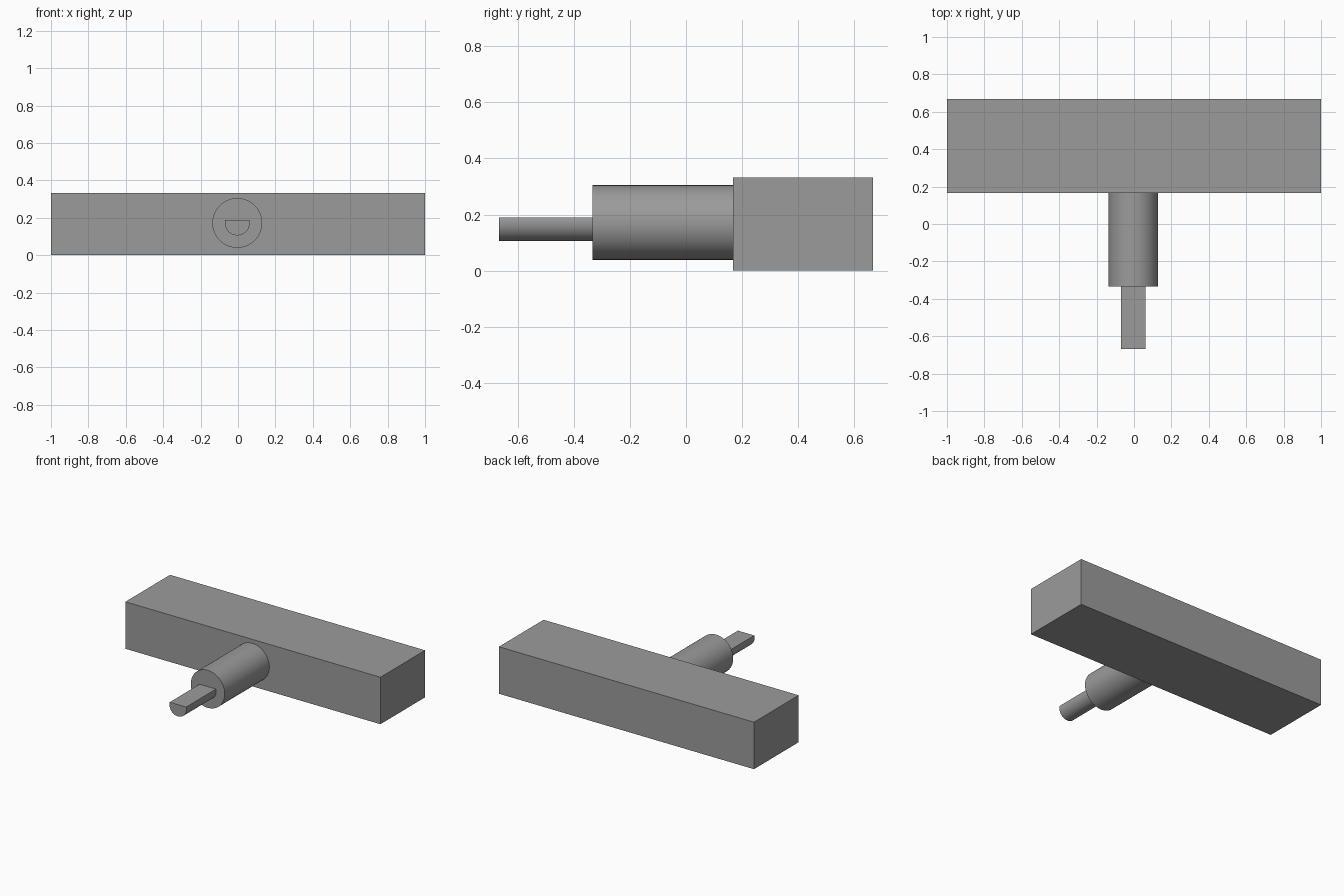
import bpy, bmesh, math

if "Cube" in bpy.data.objects:
    bpy.data.objects.remove(bpy.data.objects["Cube"])

grey = bpy.data.materials.new("grey")
grey.diffuse_color = (0.33, 0.33, 0.33, 1)
grey.use_nodes = True
grey.node_tree.nodes["Principled BSDF"].inputs["Base Color"].default_value = grey.diffuse_color

AXIS_X, AXIS_Z = -0.004, 0.172  # common axis of barrel and shaft


def extrude_profile(name, profile, y0, y1):
    """Solid made by sweeping an (x, z) outline from y0 to y1."""
    bm = bmesh.new()
    face = bm.faces.new([bm.verts.new((x, y0, z)) for x, z in profile])
    ext = bmesh.ops.extrude_face_region(bm, geom=[face])
    moved = [g for g in ext["geom"] if isinstance(g, bmesh.types.BMVert)]
    bmesh.ops.translate(bm, verts=moved, vec=(0, y1 - y0, 0))
    bmesh.ops.recalc_face_normals(bm, faces=bm.faces[:])
    mesh = bpy.data.meshes.new(name)
    bm.to_mesh(mesh)
    bm.free()
    mesh.materials.append(grey)
    obj = bpy.data.objects.new(name, mesh)
    bpy.context.collection.objects.link(obj)
    return obj


def arc(radius, start, end, steps):
    """Points along an arc around the common axis."""
    angles = [start + (end - start) * i / steps for i in range(steps + 1)]
    return [(AXIS_X + radius * math.cos(a), AXIS_Z + radius * math.sin(a)) for a in angles]


# Rectangular body
extrude_profile("body_block", [(-1, 0), (1, 0), (1, 0.333), (-1, 0.333)], 0.167, 0.667)

# Round barrel
barrel = extrude_profile("barrel", arc(0.133, 0, math.tau, 72)[:-1], -0.333, 0.167)

# D-shaped shaft with its flat on top
flat = math.asin(0.017 / 0.0665)
shaft = extrude_profile("d_shaft", arc(0.0665, math.pi - flat, math.tau + flat, 48), -0.667, -0.333)

# Smooth the curved walls, keep the rims sharp
for obj in (barrel, shaft):
    bpy.ops.object.select_all(action="DESELECT")
    obj.select_set(True)
    bpy.context.view_layer.objects.active = obj
    bpy.ops.object.shade_smooth_by_angle(angle=math.radians(30))
